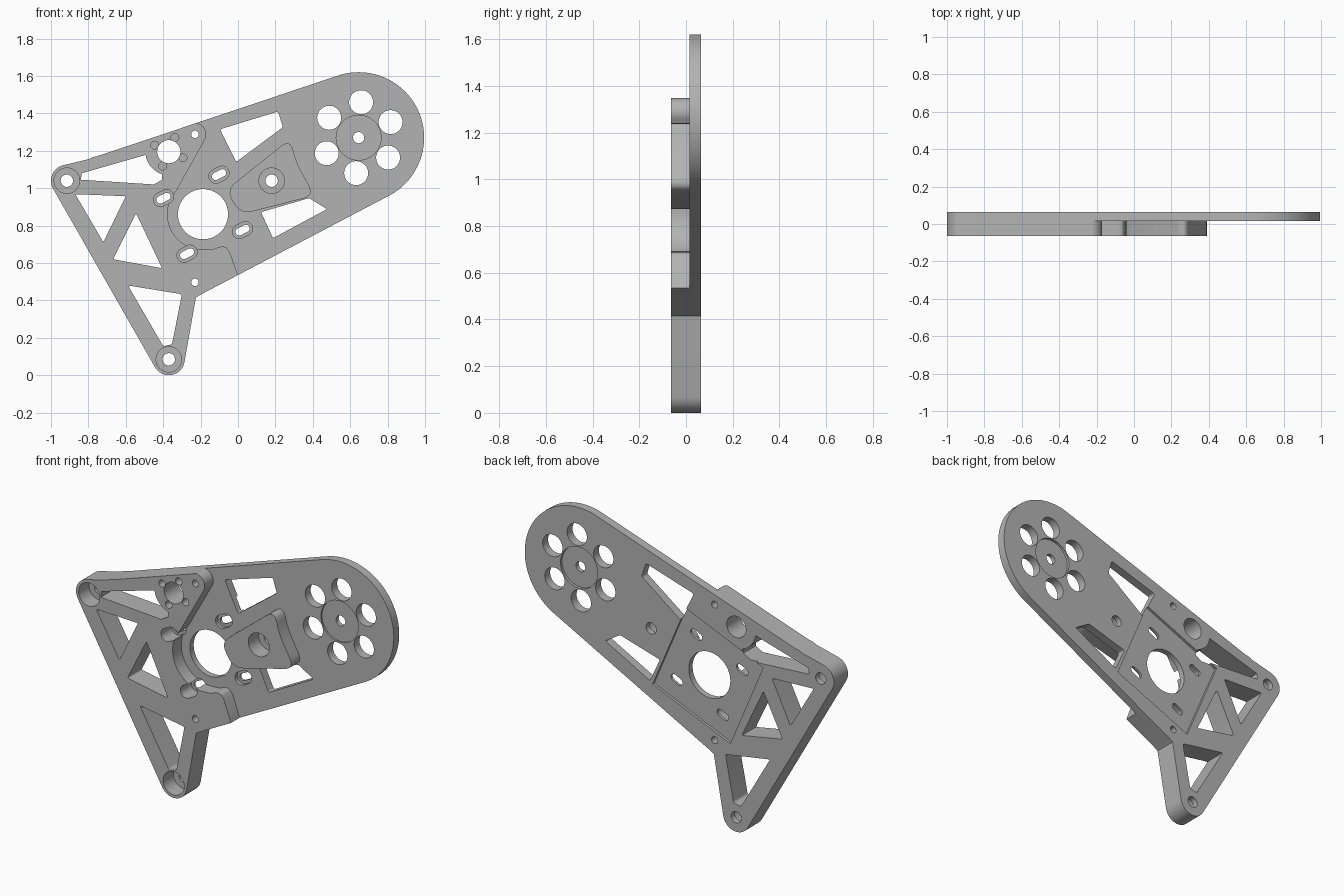
import bpy, bmesh
from math import cos, sin, radians
from mathutils import Vector

cube = bpy.data.objects.get("Cube")
if cube:
    bpy.data.objects.remove(cube, do_unlink=True)

FRONT, STEP, BACK = -0.065, 0.015, 0.065   # depth levels
FAR = 0.2                                  # beyond both faces
MOTOR, HEAD = (-0.187, 0.861), (0.645, 1.27)
EARS = [(-0.915, 1.04), (-0.37, 0.085)]
PAD_BOLT = (0.18, 1.04)

metal = bpy.data.materials.new("plain grey")
metal.use_nodes = True
grey = (0.45, 0.45, 0.45, 1)
metal.diffuse_color = grey
metal.node_tree.nodes["Principled BSDF"].inputs["Base Color"].default_value = grey


def arc(c, r, a0, a1, n=24):
    """Points along an arc in the x-z plane, angles in degrees."""
    angles = [radians(a0 + (a1 - a0) * i / n) for i in range(n + 1)]
    return [(c[0] + r * cos(a), c[1] + r * sin(a)) for a in angles]


def circle(c, r, n=48):
    return arc(c, r, 0, 360, n)[:-1]


def slot(c, length, width, tilt):
    """Stadium outline."""
    r, h = width / 2, (length - width) / 2
    dx, dz = h * cos(radians(tilt)), h * sin(radians(tilt))
    return (arc((c[0] + dx, c[1] + dz), r, tilt - 90, tilt + 90, 12)
            + arc((c[0] - dx, c[1] - dz), r, tilt + 90, tilt + 270, 12))


def rounded(corners, d, n=6):
    """Polygon with each corner softened over distance d."""
    pts = [Vector(p) for p in corners]
    out = []
    for i, p in enumerate(pts):
        a = p + (pts[i - 1] - p).normalized() * d
        b = p + (pts[(i + 1) % len(pts)] - p).normalized() * d
        for k in range(n + 1):
            t = k / n
            out.append(tuple(a * (1 - t) ** 2 + p * 2 * t * (1 - t) + b * t * t))
    return out


def prism(name, pts, y0, y1):
    """Extrude an x-z outline from y0 to y1."""
    bm = bmesh.new()
    face = bm.faces.new([bm.verts.new((x, y0, z)) for x, z in pts])
    new = bmesh.ops.extrude_face_region(bm, geom=[face])["geom"]
    moved = [g for g in new if isinstance(g, bmesh.types.BMVert)]
    bmesh.ops.translate(bm, verts=moved, vec=(0, y1 - y0, 0))
    bmesh.ops.recalc_face_normals(bm, faces=bm.faces)
    mesh = bpy.data.meshes.new(name)
    bm.to_mesh(mesh)
    bm.free()
    mesh.materials.append(metal)
    obj = bpy.data.objects.new(name, mesh)
    bpy.context.collection.objects.link(obj)
    return obj


def combine(pts, y0, y1, operation="DIFFERENCE"):
    """Apply a prism to the bracket and discard the helper."""
    tool = prism("cutter", pts, y0, y1)
    tool.hide_render = True
    mod = bracket.modifiers.new("cut", "BOOLEAN")
    mod.operation, mod.solver, mod.object = operation, "EXACT", tool
    bpy.context.view_layer.objects.active = bracket
    bpy.ops.object.modifier_apply(modifier=mod.name)
    bpy.data.objects.remove(tool, do_unlink=True)


# Full-thickness silhouette
outline = (arc(EARS[0], 0.085, 105, 209.7) + arc(EARS[1], 0.085, 209.7, 349)
           + [(-0.225, 0.415), (-0.205, 0.428)]
           + arc(HEAD, 0.35, -62.3, 108.3, 64)
           + [(-0.755, 1.17), (-0.775, 1.167), (-0.80, 1.155)])
bracket = prism("motor_bracket", outline, FRONT, BACK)

# Thin arm: clear the front, following the motor recess
clearance = ([(-0.249, 1.8)] + arc((-0.23, 1.288), 0.06, 108, -30)
             + arc(MOTOR, 0.19, 138, 275)
             + [(-0.13, 0.674), (-0.10, 0.686), (-0.08, 0.689), (-0.062, 0.682),
                (-0.045, 0.66), (0.0, 0.535), (0.03, 0.4), (1.2, 0.4), (1.2, 1.8)])
combine(clearance, -FAR, STEP)

# Raised pad on the arm
pad = [(-0.065, 0.99), (0.28, 1.265), (0.31, 1.14), (0.41, 0.96), (0.015, 0.86)]
combine(rounded(pad, 0.065), FRONT, STEP + 0.01, "UNION")

# Lightening windows
windows = [
    [(-0.096, 1.315), (0.214, 1.41), (0.24, 1.326), (-0.01, 1.14)],
    [(0.123, 0.872), (0.38, 0.947), (0.476, 0.888), (0.187, 0.733)],
    [(-0.87, 0.968), (-0.6, 0.957), (-0.72, 0.711)],
    [(-0.545, 0.866), (-0.406, 0.572), (-0.668, 0.62)],
    [(-0.588, 0.48), (-0.3, 0.433), (-0.353, 0.165), (-0.4, 0.155)],
]
for corners in windows:
    combine(rounded(corners, 0.012), -FAR, FAR)
PIVOT = (-0.37, 1.195)
combine([(-0.84, 1.045), (-0.835, 1.08)] + arc(PIVOT, 0.125, 188, 253, 12)
        + [(-0.405, 1.045), (-0.45, 1.02)], -FAR, FAR)

# Motor opening, square seat behind it and four counterbored slots
combine(circle(MOTOR, 0.134, 64), -FAR, FAR)
combine([(MOTOR[0] + 0.385 * cos(radians(a)), MOTOR[1] + 0.385 * sin(radians(a)))
         for a in (68, 158, 248, 338)], BACK - 0.015, FAR)
for a in (68, 158, 248, 338):
    c = arc(MOTOR, 0.228, a, a, 1)[0]
    combine(slot(c, 0.112, 0.075, 27), -FAR, STEP + 0.02)
    combine(slot(c, 0.08, 0.04, 27), -FAR, FAR)

# Counterbored bolt holes in the ears and pad
for c in EARS + [PAD_BOLT]:
    combine(circle(c, 0.068), -FAR, 0.03)
    combine(circle(c, 0.033, 32), -FAR, FAR)

# Pivot hole with blind screw holes, and two locating holes
combine(circle(PIVOT, 0.062), -FAR, FAR)
for a in (155, 67, -23, 247):
    combine(circle(arc(PIVOT, 0.083, a, a, 1)[0], 0.021, 24), -FAR, 0.0)
for c in ((-0.23, 1.288), (-0.23, 0.497)):
    combine(circle(c, 0.02, 24), -FAR, FAR)

# Round head: shallow centre seats, axle hole and ring of six holes
combine(circle(HEAD, 0.12), -FAR, STEP + 0.01)
combine(circle(HEAD, 0.12), BACK - 0.015, FAR)
combine(circle(HEAD, 0.03, 32), -FAR, FAR)
for k in range(6):
    a = 86 + 60 * k
    combine(circle(arc(HEAD, 0.19, a, a, 1)[0], 0.064), -FAR, FAR)

# Smooth round walls, keep machined edges crisp
bpy.ops.object.select_all(action="DESELECT")
bracket.select_set(True)
bpy.context.view_layer.objects.active = bracket
bpy.ops.object.shade_smooth_by_angle(angle=radians(30))
